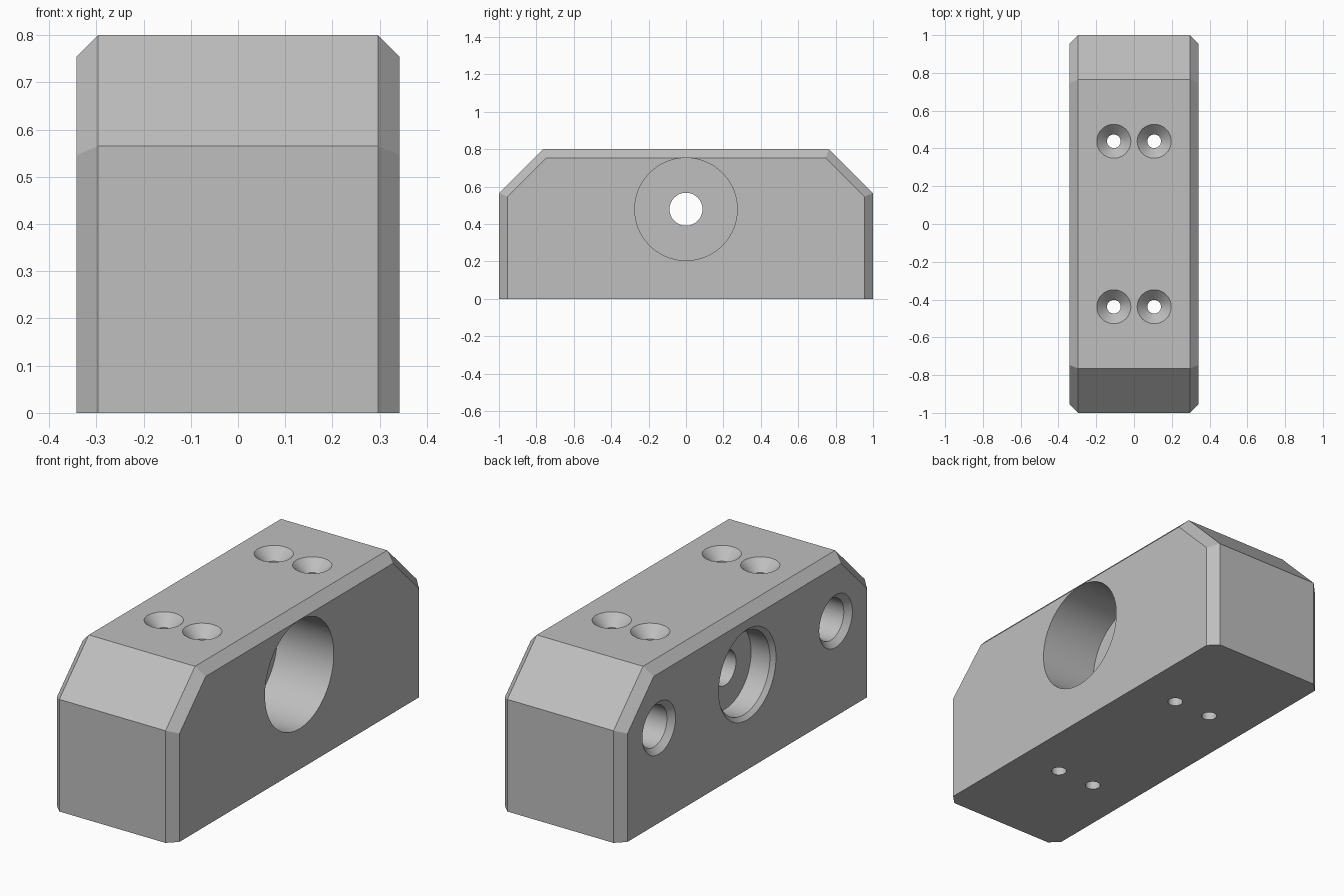
import bpy, bmesh, math
from mathutils import Vector

if "Cube" in bpy.data.objects:
    bpy.data.objects.remove(bpy.data.objects["Cube"])

grey = bpy.data.materials.new("light grey")
grey.use_nodes = True
grey.diffuse_color = (0.52, 0.52, 0.52, 1)
grey.node_tree.nodes["Principled BSDF"].inputs["Base Color"].default_value = grey.diffuse_color

HALF_X, CHAMFER = 0.342, 0.046
BORE_Z = 0.479


def make_object(name, bm):
    bmesh.ops.recalc_face_normals(bm, faces=bm.faces)
    mesh = bpy.data.meshes.new(name)
    bm.to_mesh(mesh)
    bm.free()
    mesh.materials.append(grey)
    obj = bpy.data.objects.new(name, mesh)
    bpy.context.collection.objects.link(obj)
    return obj


def loft(name, rings):
    """Skin closed rings of points and cap both ends."""
    bm = bmesh.new()
    loops = [[bm.verts.new(p) for p in ring] for ring in rings]
    n = len(loops[0])
    for a, b in zip(loops, loops[1:]):
        for i in range(n):
            j = (i + 1) % n
            bm.faces.new((a[i], a[j], b[j], b[i]))
    bm.faces.new(loops[0])
    bm.faces.new(loops[-1])
    return make_object(name, bm)


def section(x, inset):
    """Outline of the block at x, inset on every side but the base."""
    wide, top, slope = 1 - inset, 0.8 - inset, 1.565 - inset * math.sqrt(2)
    half = [(wide, 0), (wide, slope - wide), (slope - top, top)]
    return [Vector((x, y, z)) for y, z in half + [(-y, z) for y, z in reversed(half)]]


def lathe(name, profile, axis, centre, sides=64):
    """Turned cutter; profile holds (position along axis, radius)."""
    rings = []
    for pos, r in profile:
        ring = []
        for i in range(sides):
            t = math.tau * (i + 0.5) / sides
            u, v = r * math.cos(t), r * math.sin(t)
            ring.append(Vector(centre) + Vector((pos, u, v) if axis == "X" else (u, v, pos)))
        rings.append(ring)
    obj = loft(name, rings)
    obj.hide_render = True
    return obj


# Chamfered block
block = loft("chamfered_block", [
    section(-HALF_X, CHAMFER), section(-HALF_X + CHAMFER, 0),
    section(HALF_X - CHAMFER, 0), section(HALF_X, CHAMFER)])

# Central stepped bore: chamfered pocket, narrow passage, large bore
cutters = [lathe("centre_bore_cutter", [
    (-0.362, 0.248), (-0.322, 0.208), (-0.217, 0.208), (-0.217, 0.088),
    (0.027, 0.088), (0.027, 0.274), (0.4, 0.274)], "X", (0, 0, BORE_Z), 96)]

for sy in (-1, 1):
    # Blind chamfered side holes
    cutters.append(lathe("side_hole_cutter", [
        (-0.362, 0.152), (-0.314, 0.104), (0.0, 0.104)], "X", (0, sy * 0.704, BORE_Z)))
    # Countersunk screw holes
    for sx in (-1, 1):
        cutters.append(lathe("screw_hole_cutter", [
            (-0.1, 0.036), (0.746, 0.036), (0.8, 0.09), (0.82, 0.11)],
            "Z", (sx * 0.107, sy * 0.438, 0), 48))

# Cut every hole
bpy.ops.object.select_all(action="DESELECT")
block.select_set(True)
bpy.context.view_layer.objects.active = block
for cutter in cutters:
    mod = block.modifiers.new("hole", "BOOLEAN")
    mod.operation = "DIFFERENCE"
    mod.solver = "EXACT"
    mod.object = cutter
    bpy.ops.object.modifier_apply(modifier=mod.name)
    bpy.data.objects.remove(cutter)

bpy.ops.object.shade_smooth_by_angle(angle=math.radians(25))
